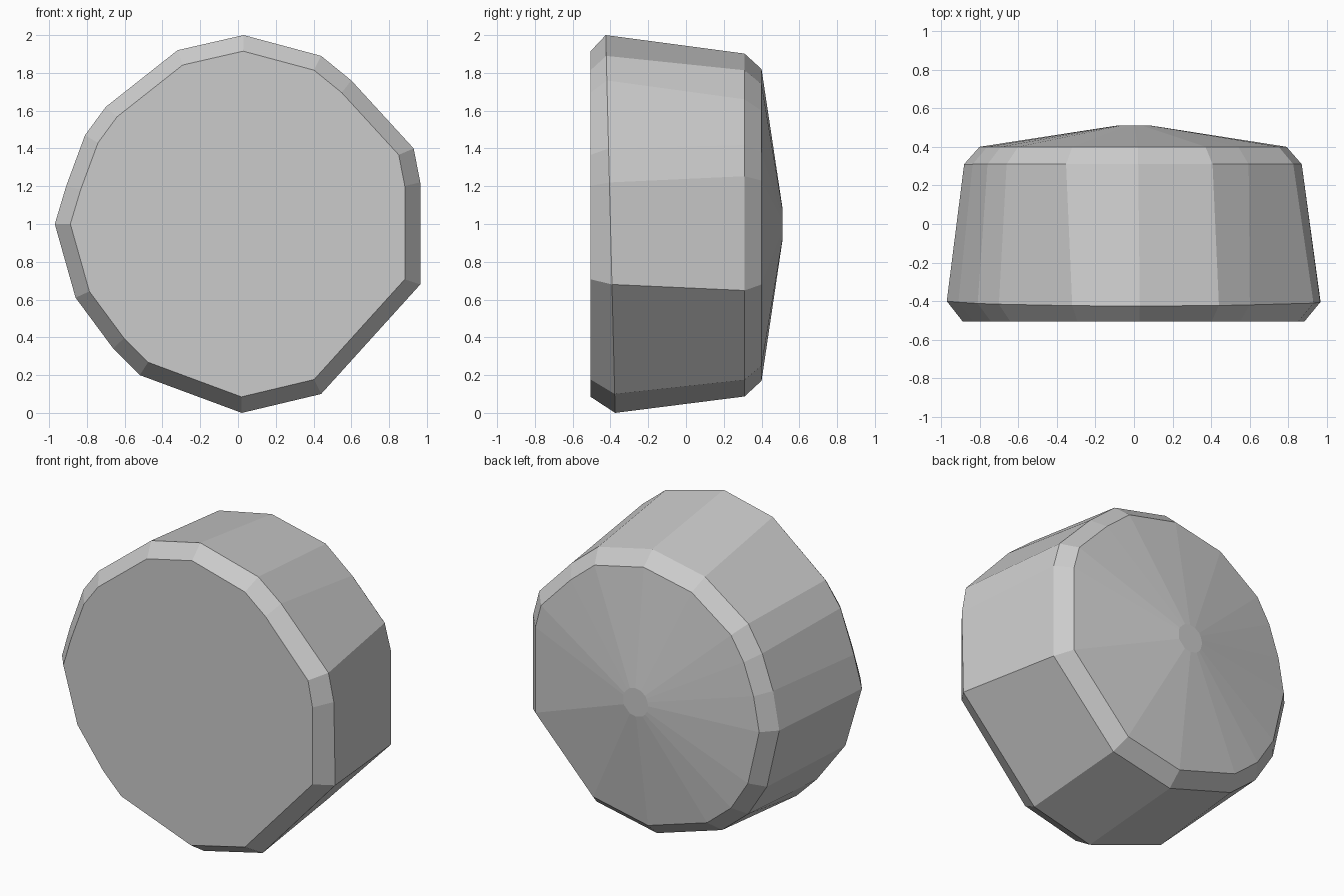
import bpy, bmesh

if "Cube" in bpy.data.objects:
    bpy.data.objects.remove(bpy.data.objects["Cube"])

# Irregular outlines (x, z), clockwise from the top
front = [(0.03, 2.0), (0.44, 1.89), (0.60, 1.76), (0.93, 1.40), (0.965, 1.22), (0.965, 0.68),
         (0.44, 0.10), (0.02, 0.0), (-0.52, 0.20), (-0.66, 0.34), (-0.86, 0.61), (-0.97, 1.0),
         (-0.91, 1.20), (-0.81, 1.47), (-0.70, 1.62), (-0.32, 1.92)]
back = [(0.02, 1.82), (0.37, 1.74), (0.54, 1.60), (0.75, 1.38), (0.79, 1.23), (0.79, 0.68),
        (0.38, 0.25), (-0.01, 0.17), (-0.43, 0.30), (-0.60, 0.44), (-0.72, 0.63), (-0.80, 0.98),
        (-0.76, 1.20), (-0.69, 1.40), (-0.60, 1.55), (-0.32, 1.75)]

bm = bmesh.new()


def ring(outline, y, scale):
    return [bm.verts.new((x * scale, y, 1 + (z - 1) * scale)) for x, z in outline]


# Front rim, front bevel, wall, back bevel, shallow back cone
rings = [ring(front, -0.505, 0.915), ring(front, -0.40, 1.0), ring(back, 0.31, 1.10),
         ring(back, 0.40, 1.0), ring(back, 0.51, 0.11)]
# Slightly uneven front bevel: deeper at the bottom, shallower at the top
for v in rings[1]:
    v.co.y += 0.025 * (1 - v.co.z)

for a, b in zip(rings, rings[1:]):
    for i in range(len(a)):
        j = (i + 1) % len(a)
        bm.faces.new((a[i], a[j], b[j], b[i]))
bm.faces.new(rings[0])
bm.faces.new(rings[-1])
bmesh.ops.recalc_face_normals(bm, faces=bm.faces[:])

mesh = bpy.data.meshes.new("faceted_stone_disc")
bm.to_mesh(mesh)
bm.free()
obj = bpy.data.objects.new("faceted_stone_disc", mesh)
bpy.context.collection.objects.link(obj)
